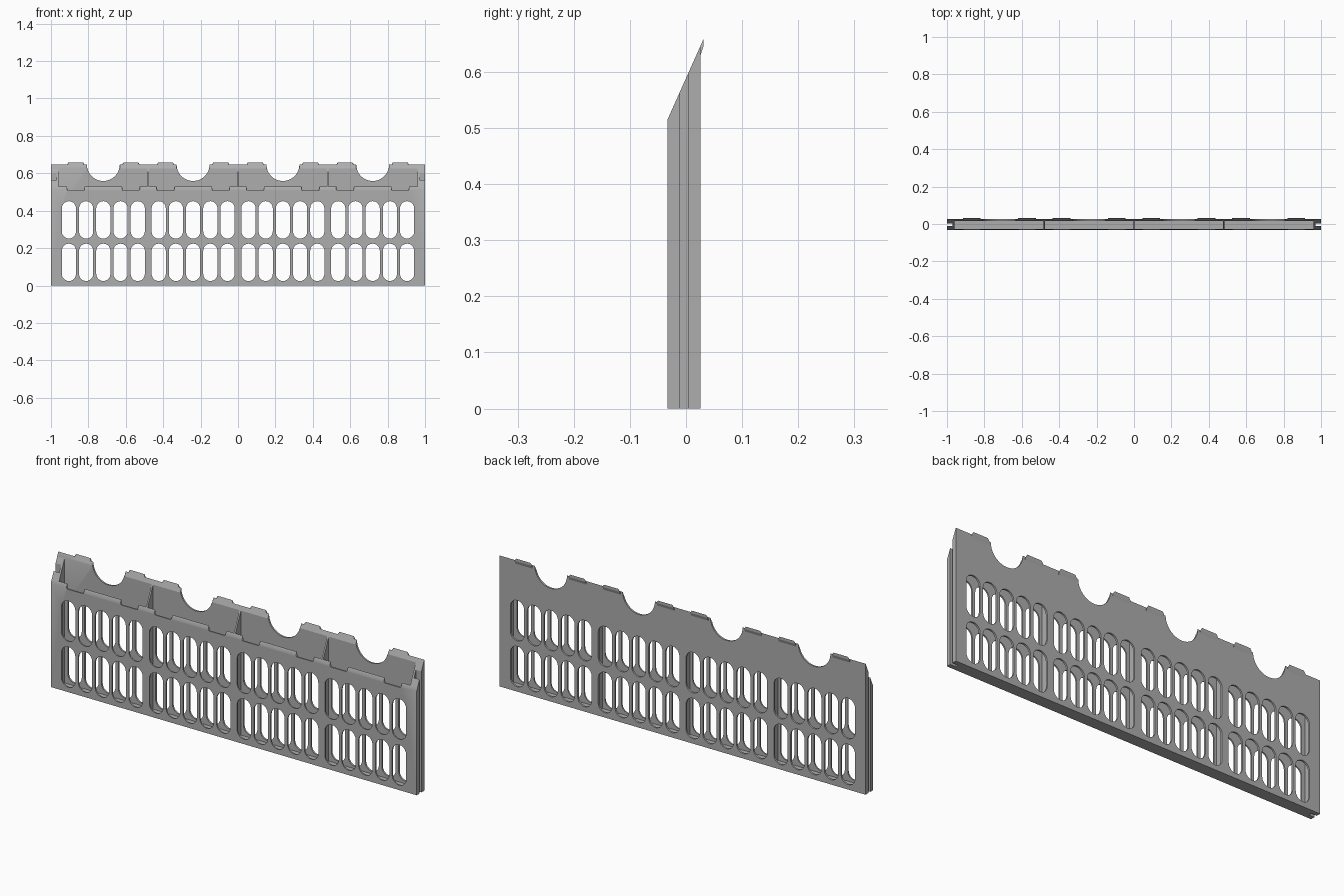
import bpy, bmesh, math
from mathutils import Matrix

if "Cube" in bpy.data.objects:
    bpy.data.objects.remove(bpy.data.objects["Cube"])

# Main dimensions
Y_FRONT, Y_BACK = -0.033, 0.026
FRONT_IN, BACK_IN = -0.026, 0.017
TOP_FRONT, TOP_BACK = 0.515, 0.647
SLOPE = (TOP_BACK - TOP_FRONT) / (Y_BACK - Y_FRONT)
BAYS = (-0.72, -0.24, 0.24, 0.72)

grey = bpy.data.materials.new("plain_grey")
grey.diffuse_color = (0.42, 0.42, 0.42, 1)
grey.use_nodes = True
grey.node_tree.nodes["Principled BSDF"].inputs["Base Color"].default_value = grey.diffuse_color


def slant(y):
    return TOP_FRONT + (y - Y_FRONT) * SLOPE


def finish(name, bm):
    bmesh.ops.recalc_face_normals(bm, faces=bm.faces)
    me = bpy.data.meshes.new(name)
    bm.to_mesh(me)
    bm.free()
    me.materials.append(grey)
    ob = bpy.data.objects.new(name, me)
    bpy.context.collection.objects.link(ob)
    return ob


def prism(name, profile, x0, x1, taper=0.0, taper_z=9.0):
    """Extrude a (y, z) profile along x; points above taper_z are drawn in."""
    bm = bmesh.new()
    rings = []
    for x, s in ((x0, 1), (x1, -1)):
        rings.append([bm.verts.new((x + (s * taper if z > taper_z else 0), y, z))
                      for y, z in profile])
    a, b = rings
    bm.faces.new(a)
    bm.faces.new(b[::-1])
    n = len(a)
    for i in range(n):
        j = (i + 1) % n
        bm.faces.new((a[i], b[i], b[j], a[j]))
    return finish(name, bm)


def slanted(name, x0, x1, y0, y1, z0=0.0):
    return prism(name, [(y0, z0), (y1, z0), (y1, slant(y1)), (y0, slant(y0))], x0, x1)


def slot(cx, z0, z1, r=0.038, n=10):
    """Rounded slot outline."""
    pts = []
    for cz, start in ((z1 - r, 0), (z0 + r, math.pi)):
        for i in range(n + 1):
            t = start + math.pi * i / n
            pts.append((cx + r * math.cos(t), cz + r * math.sin(t)))
    return pts


def plate(name, outline, y0, y1):
    """Pierced plate with a slanted top edge."""
    cu = bpy.data.curves.new(name + "_outline", 'CURVE')
    cu.dimensions = '2D'
    cu.fill_mode = 'BOTH'
    cu.extrude = (y1 - y0) / 2
    loops = [outline]
    for bay in BAYS:
        for k in range(-2, 3):
            for z0, z1 in ((0.024, 0.224), (0.251, 0.451)):
                loops.append(slot(bay + k * 0.092, z0, z1))
    for pts in loops:
        sp = cu.splines.new('POLY')
        sp.points.add(len(pts) - 1)
        for p, (x, z) in zip(sp.points, pts):
            p.co = (x, z, 0, 1)
        sp.use_cyclic_u = True
    tmp = bpy.data.objects.new(name + "_outline", cu)
    bpy.context.collection.objects.link(tmp)
    bpy.context.view_layer.update()
    me = bpy.data.meshes.new_from_object(
        tmp.evaluated_get(bpy.context.evaluated_depsgraph_get()))
    bm = bmesh.new()
    bm.from_mesh(me)
    bpy.data.objects.remove(tmp)
    bpy.data.curves.remove(cu)
    bpy.data.meshes.remove(me)
    bmesh.ops.remove_doubles(bm, verts=bm.verts, dist=1e-5)
    bm.transform(Matrix.Translation((0, (y0 + y1) / 2, 0))
                 @ Matrix.Rotation(math.pi / 2, 4, 'X'))
    for v in bm.verts:
        v.co.z = min(v.co.z, slant(v.co.y))
    ob = finish(name, bm)
    bpy.ops.object.select_all(action='DESELECT')
    ob.select_set(True)
    bpy.context.view_layer.objects.active = ob
    bpy.ops.object.shade_smooth_by_angle(angle=math.radians(30))
    return ob


# Back plate with a round finger cutout over each bay
outline = [(-1, 0), (1, 0), (1, TOP_BACK)]
for bay in reversed(BAYS):
    for i in range(25):
        t = -math.pi * i / 24
        outline.append((bay + 0.088 * math.cos(t), TOP_BACK + 0.088 * math.sin(t)))
outline.append((-1, TOP_BACK))
plate("back_plate", outline, BACK_IN, Y_BACK)

# Front plate with two notches per bay in the lip
lip = slant(FRONT_IN)
outline = [(-1, 0), (1, 0), (1, lip)]
for bay in reversed(BAYS):
    for a, b in ((0.195, 0.100), (-0.100, -0.195)):
        outline += [(bay + a, lip), (bay + a - 0.004, 0.508),
                    (bay + b + 0.004, 0.508), (bay + b, lip)]
outline.append((-1, lip))
plate("front_plate", outline, Y_FRONT, FRONT_IN)

# Hooked tabs along the back top edge
hook = [(0.020, 0.630), (Y_BACK, 0.630), (0.031, 0.645),
        (0.031, slant(0.031)), (0.020, slant(0.020))]
for i, bay in enumerate(BAYS):
    for side, (a, b) in (("left", (-0.195, -0.100)), ("right", (0.100, 0.195))):
        prism(f"tab_{side}_{i + 1}", hook, bay + a, bay + b, 0.008, 0.65)

# Floor and bay dividers
prism("floor", [(FRONT_IN, 0), (BACK_IN, 0), (BACK_IN, 0.012), (FRONT_IN, 0.012)],
      -0.96, 0.96)
for i, x in enumerate((-0.48, 0, 0.48)):
    slanted(f"divider_{i + 1}", x - 0.004, x + 0.004, FRONT_IN, BACK_IN, 0.012)

# End walls and the ribs that form the side grooves
for side, s in (("left", -1), ("right", 1)):
    slanted(f"end_wall_{side}", s * 0.96, s * 0.97, FRONT_IN, BACK_IN)
    slanted(f"front_rib_{side}", s * 0.97, s * 1.0, FRONT_IN, -0.011)
    slanted(f"back_rib_{side}", s * 0.97, s * 1.0, 0.004, BACK_IN)
